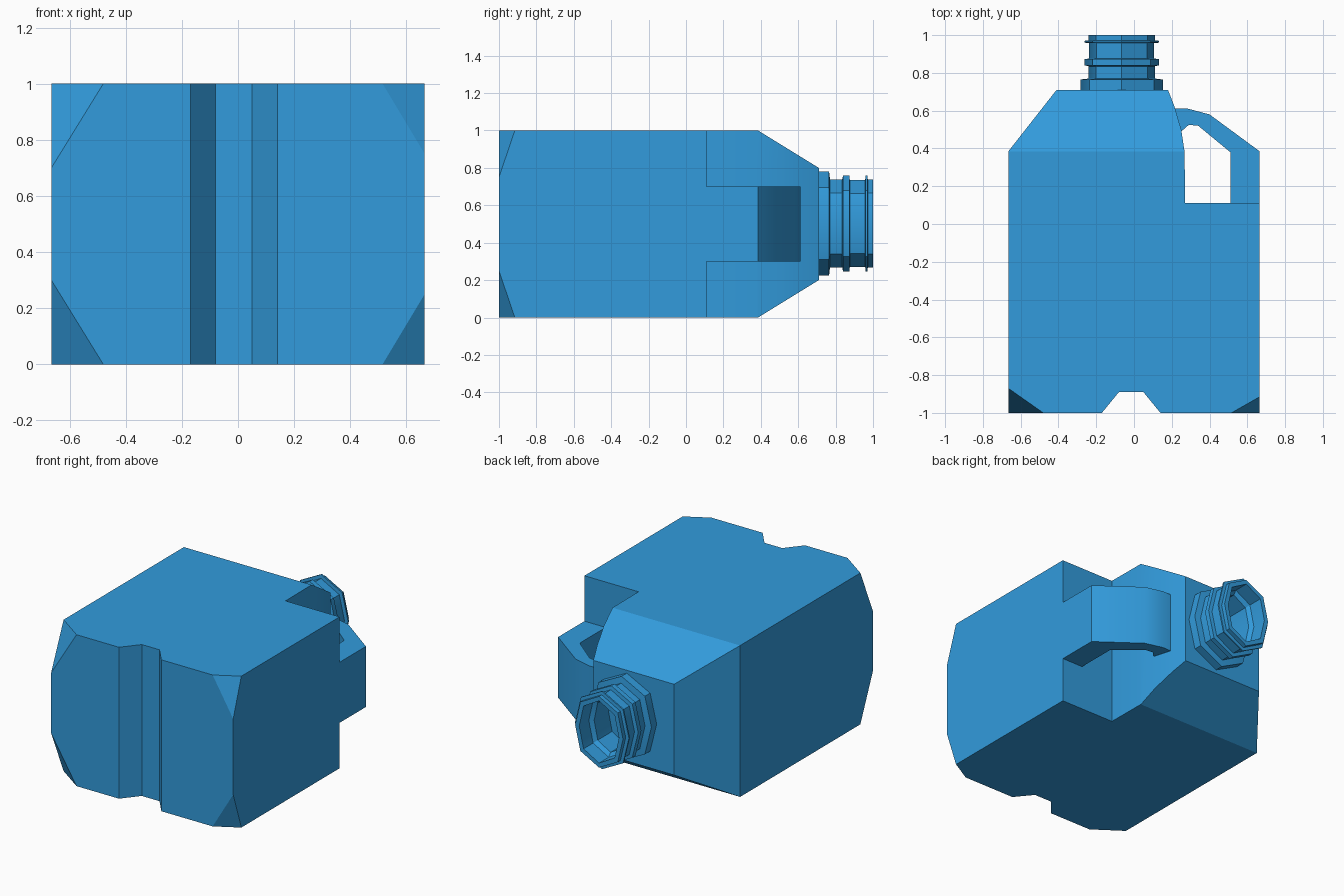
import bpy, bmesh, math
from mathutils import Vector

if "Cube" in bpy.data.objects:
    bpy.data.objects.remove(bpy.data.objects["Cube"])

blue = bpy.data.materials.new("blue plastic")
blue.diffuse_color = (0.032, 0.33, 0.72, 1)
blue.use_nodes = True
blue.node_tree.nodes["Principled BSDF"].inputs["Base Color"].default_value = blue.diffuse_color


def finish(bm, name, angle=30):
    bmesh.ops.recalc_face_normals(bm, faces=bm.faces[:])
    me = bpy.data.meshes.new(name)
    bm.to_mesh(me)
    bm.free()
    me.materials.append(blue)
    ob = bpy.data.objects.new(name, me)
    bpy.context.collection.objects.link(ob)
    bpy.ops.object.select_all(action='DESELECT')
    ob.select_set(True)
    bpy.context.view_layer.objects.active = ob
    bpy.ops.object.shade_smooth_by_angle(angle=math.radians(angle))
    return ob


def extrude_profile(points, z0, z1):
    bm = bmesh.new()
    face = bm.faces.new([bm.verts.new((x, y, z0)) for x, y in points])
    new = bmesh.ops.extrude_face_region(bm, geom=[face])['geom']
    verts = [v for v in new if isinstance(v, bmesh.types.BMVert)]
    bmesh.ops.translate(bm, verts=verts, vec=(0, 0, z1 - z0))
    bmesh.ops.recalc_face_normals(bm, faces=bm.faces[:])
    return bm


def slice_off(bm, a, b, c):
    """Cut along the plane through a, b, c and drop the side away from the middle."""
    a, b, c = Vector(a), Vector(b), Vector(c)
    n = (b - a).cross(c - a).normalized()
    if n.dot(Vector((-0.2, -0.2, 0.5)) - a) > 0:
        n = -n
    bmesh.ops.bisect_plane(bm, geom=bm.verts[:] + bm.edges[:] + bm.faces[:],
                           dist=1e-5, plane_co=a, plane_no=n, clear_outer=True)
    bmesh.ops.holes_fill(bm, edges=[e for e in bm.edges if e.is_boundary], sides=0)


# Body: side profile with base notch, handle ledge and sloped left shoulder
bm = extrude_profile([
    (-0.665, -1), (-0.17, -1), (-0.08, -0.89), (0.05, -0.89), (0.14, -1),
    (0.665, -1), (0.665, 0.11), (0.27, 0.11), (0.268, 0.38), (0.25, 0.5),
    (0.215, 0.62), (0.18, 0.71), (-0.41, 0.71), (-0.665, 0.385)], 0, 1)
for flip in (False, True):
    def z(h):
        return 1 - h if flip else h
    # tapered shoulder, then the two clipped base corners
    slice_off(bm, (-1, 0.385, z(0)), (1, 0.385, z(0)), (0, 0.71, z(0.2)))
    slice_off(bm, (-0.48, -1, z(0)), (-0.665, -1, z(0.3)), (-0.665, -0.87, z(0)))
    slice_off(bm, (0.515, -1, z(0)), (0.665, -1, z(0.25)), (0.665, -0.915, z(0)))
finish(bm, "jug_body", 25)

# Handle: bent grip bridging ledge and shoulder
bm = extrude_profile([
    (0.665, 0.10), (0.665, 0.385), (0.40, 0.58), (0.28, 0.612), (0.18, 0.61),
    (0.2, 0.45), (0.262, 0.50), (0.29, 0.525), (0.34, 0.52), (0.51, 0.38),
    (0.51, 0.10)], 0.3, 0.7)
finish(bm, "handle", 25)

# Neck: eight-sided rings along y, with collar, bead, thin lip ring and open mouth
profile = [(0.218, 0.70), (0.218, 0.765), (0.175, 0.77), (0.175, 0.835),
           (0.197, 0.84), (0.197, 0.873), (0.172, 0.876), (0.172, 0.958),
           (0.197, 0.96), (0.197, 0.97), (0.175, 0.972), (0.175, 1.0),
           (0.145, 1.0), (0.145, 0.90), (0.12, 0.88), (0.12, 0.73)]
octagon = [(1, 0), (0.78, 0.69), (0, 1), (-0.78, 0.69),
           (-1, 0), (-0.78, -0.69), (0, -1), (0.78, -0.69)]
bm = bmesh.new()
rings = [[bm.verts.new((-0.065 + r * u, y, 0.503 + (r + 0.06) * w))
          for u, w in octagon] for r, y in profile]
for lo, hi in zip(rings, rings[1:]):
    for i in range(8):
        j = (i + 1) % 8
        bm.faces.new((lo[i], lo[j], hi[j], hi[i]))
bm.faces.new(rings[0])
bm.faces.new(rings[-1])
finish(bm, "neck")
